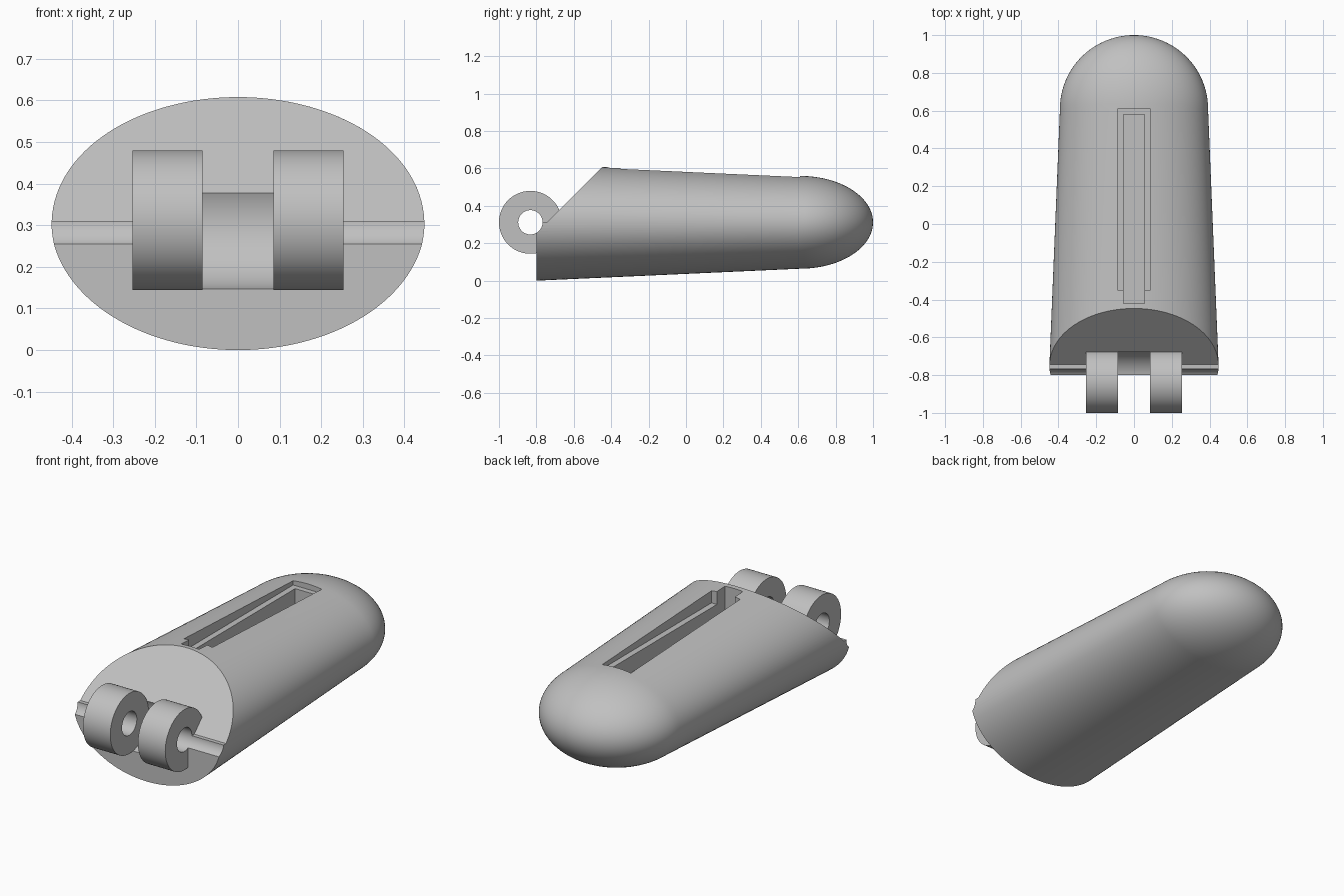
import bpy, bmesh, math
from mathutils import Matrix

cube = bpy.data.objects.get("Cube")
if cube:
    bpy.data.objects.remove(cube, do_unlink=True)

grey = bpy.data.materials.new("plain grey")
grey.use_nodes = True
colour = (0.53, 0.53, 0.53, 1)
grey.diffuse_color = colour
grey.node_tree.nodes["Principled BSDF"].inputs["Base Color"].default_value = colour

MID_Z = 0.312       # height of the long axis and the hinge axis
HINGE_Y = -0.832
SEGMENTS = 128


def make_object(name, bm):
    bmesh.ops.recalc_face_normals(bm, faces=bm.faces)
    mesh = bpy.data.meshes.new(name)
    bm.to_mesh(mesh)
    bm.free()
    mesh.materials.append(grey)
    obj = bpy.data.objects.new(name, mesh)
    bpy.context.collection.objects.link(obj)
    return obj


def box(name, x, y, z):
    """Box from three (low, high) ranges."""
    bm = bmesh.new()
    bmesh.ops.create_cube(bm, size=1)
    for v in bm.verts:
        for i, (low, high) in enumerate((x, y, z)):
            v.co[i] = low if v.co[i] < 0 else high
    return make_object(name, bm)


def hinge_cylinder(name, radius, x0, x1):
    """Cylinder along x on the hinge axis."""
    bm = bmesh.new()
    place = Matrix.Translation(((x0 + x1) / 2, HINGE_Y, MID_Z)) @ Matrix.Rotation(math.pi / 2, 4, 'Y')
    bmesh.ops.create_cone(bm, cap_ends=True, segments=96, radius1=radius,
                          radius2=radius, depth=x1 - x0, matrix=place)
    return make_object(name, bm)


def side_prism(name, profile, half_width):
    """Extrude a (y, z) outline along x."""
    bm = bmesh.new()
    face = bm.faces.new([bm.verts.new((-half_width, y, z)) for y, z in profile])
    extruded = bmesh.ops.extrude_face_region(bm, geom=[face])["geom"]
    moved = [g for g in extruded if isinstance(g, bmesh.types.BMVert)]
    bmesh.ops.translate(bm, verts=moved, vec=(2 * half_width, 0, 0))
    return make_object(name, bm)


def cut(obj, cutters):
    """Subtract each cutter, bake the result and smooth it."""
    for cutter in cutters:
        mod = obj.modifiers.new("cut", 'BOOLEAN')
        mod.operation = 'DIFFERENCE'
        mod.solver = 'EXACT'
        mod.object = cutter
    graph = bpy.context.evaluated_depsgraph_get()
    baked = bpy.data.meshes.new_from_object(obj.evaluated_get(graph))
    obj.modifiers.clear()
    obj.data = baked
    for cutter in cutters:
        bpy.data.objects.remove(cutter, do_unlink=True)
    bpy.ops.object.select_all(action='DESELECT')
    obj.select_set(True)
    bpy.context.view_layer.objects.active = obj
    bpy.ops.object.shade_smooth_by_angle(angle=math.radians(30))


# Tapered oval body with a rounded back end
DOME_Y, DOME_X, DOME_Z, DOME_LEN = 0.61, 0.392, 0.248, 0.39
stations = [(-0.8, 0.45, MID_Z)]
STEPS = 24
for i in range(STEPS):
    a = math.pi / 2 * i / STEPS
    stations.append((DOME_Y + DOME_LEN * math.sin(a), DOME_X * math.cos(a), DOME_Z * math.cos(a)))

bm = bmesh.new()
rings = []
for y, rx, rz in stations:
    angles = [2 * math.pi * k / SEGMENTS for k in range(SEGMENTS)]
    rings.append([bm.verts.new((rx * math.cos(a), y, MID_Z + rz * math.sin(a))) for a in angles])
for near, far in zip(rings, rings[1:]):
    for k in range(SEGMENTS):
        n = (k + 1) % SEGMENTS
        bm.faces.new((near[k], near[n], far[n], far[k]))
bm.faces.new(rings[0])
tip = bm.verts.new((0, DOME_Y + DOME_LEN, MID_Z))
for k in range(SEGMENTS):
    bm.faces.new((rings[-1][k], rings[-1][(k + 1) % SEGMENTS], tip))
body = make_object("body", bm)

# Sloped front, hinge clearance, pin groove and stepped top slot
slope = [(-0.745, 0.31), (-0.345, 0.71), (-0.345, 0.9), (-1.1, 0.9), (-1.1, 0.31)]
cut(body, [
    side_prism("slope_cutter", slope, 0.6),
    hinge_cylinder("clearance_cutter", 0.168, -0.085, 0.085),
    hinge_cylinder("pin_cutter", 0.065, -0.6, 0.6),
    box("lid_recess_cutter", (-0.088, 0.088), (-0.35, 0.61), (0.53, 0.8)),
    box("deep_slot_cutter", (-0.055, 0.055), (-0.42, 0.58), (0.40, 0.8)),
])

# Pair of hinge knuckles with a pin hole
for side, x0, x1 in (("left", 0.085, 0.253), ("right", -0.253, -0.085)):
    knuckle = hinge_cylinder(side + "_hinge_knuckle", 0.168, x0, x1)
    cut(knuckle, [hinge_cylinder("pin_cutter", 0.065, -0.6, 0.6)])
